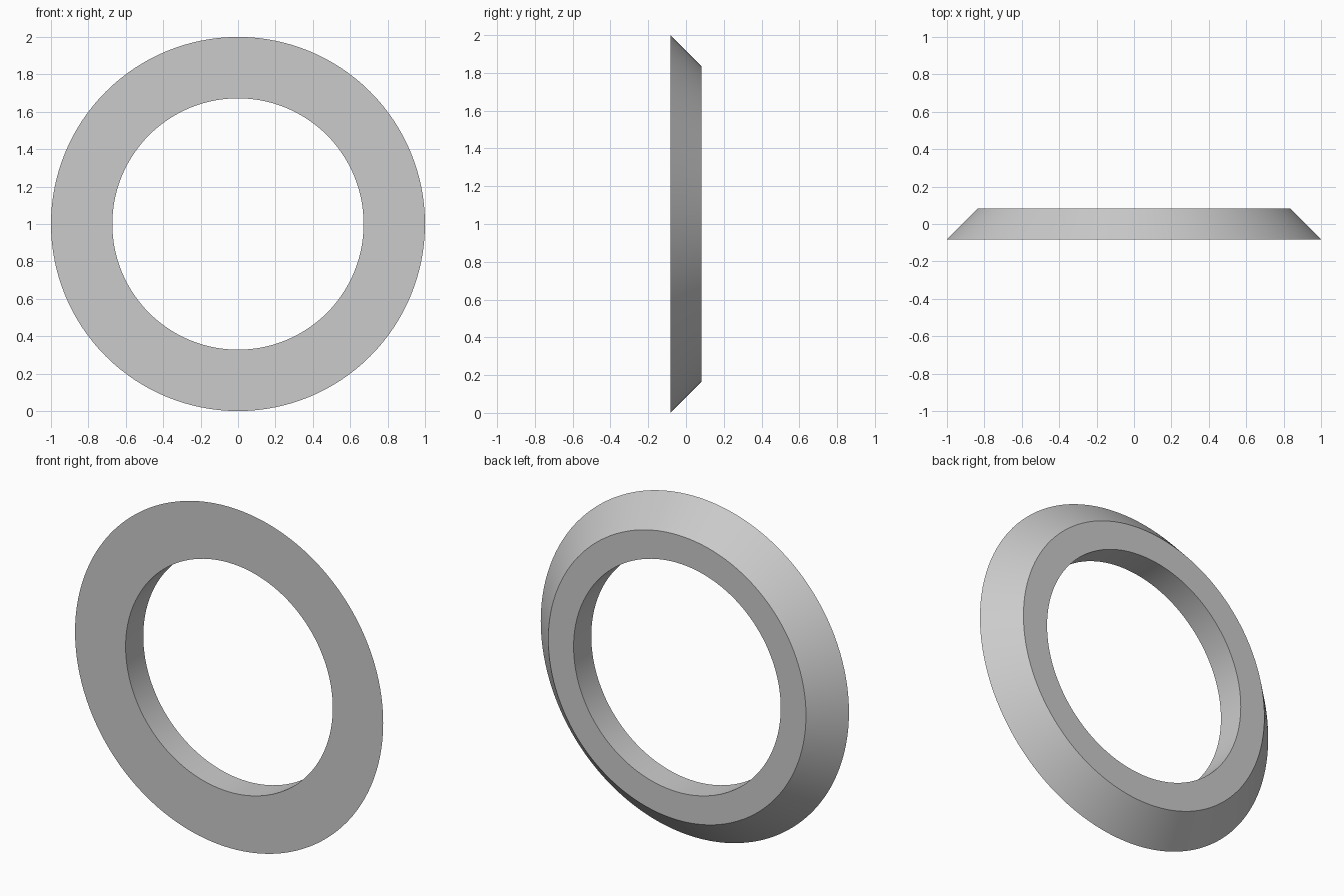
import bpy, bmesh, math
from mathutils import Matrix, Vector

cube = bpy.data.objects.get("Cube")
if cube:
    bpy.data.objects.remove(cube, do_unlink=True)

SEGMENTS = 128
HALF_DEPTH = 0.082
OUTER_FRONT, OUTER_BACK, INNER = 1.0, 0.836, 0.672

# Plain grey material
grey = bpy.data.materials.new("grey")
grey.use_nodes = True
colour = (0.6, 0.6, 0.6, 1)
grey.diffuse_color = colour
grey.node_tree.nodes["Principled BSDF"].inputs["Base Color"].default_value = colour

# Ring cross-section: wide flat front, sloped outer rim, straight bore
profile = [(INNER, -HALF_DEPTH), (OUTER_FRONT, -HALF_DEPTH),
           (OUTER_BACK, HALF_DEPTH), (INNER, HALF_DEPTH)]

# Sweep the section around the y axis
bm = bmesh.new()
rings = []
for i in range(SEGMENTS):
    turn = Matrix.Rotation(math.tau * i / SEGMENTS, 3, 'Y')
    rings.append([bm.verts.new(turn @ Vector((r, y, 0)) + Vector((0, 0, 1)))
                  for r, y in profile])
for i, ring in enumerate(rings):
    following = rings[(i + 1) % SEGMENTS]
    for j in range(len(profile)):
        k = (j + 1) % len(profile)
        bm.faces.new((ring[j], ring[k], following[k], following[j]))
bmesh.ops.recalc_face_normals(bm, faces=bm.faces)

mesh = bpy.data.meshes.new("bevelled_ring")
bm.to_mesh(mesh)
bm.free()
mesh.materials.append(grey)
ring_object = bpy.data.objects.new("bevelled_ring", mesh)
bpy.context.collection.objects.link(ring_object)

# Smooth round surfaces with crisp rims
bpy.ops.object.select_all(action='DESELECT')
ring_object.select_set(True)
bpy.context.view_layer.objects.active = ring_object
bpy.ops.object.shade_smooth_by_angle(angle=math.radians(30))
